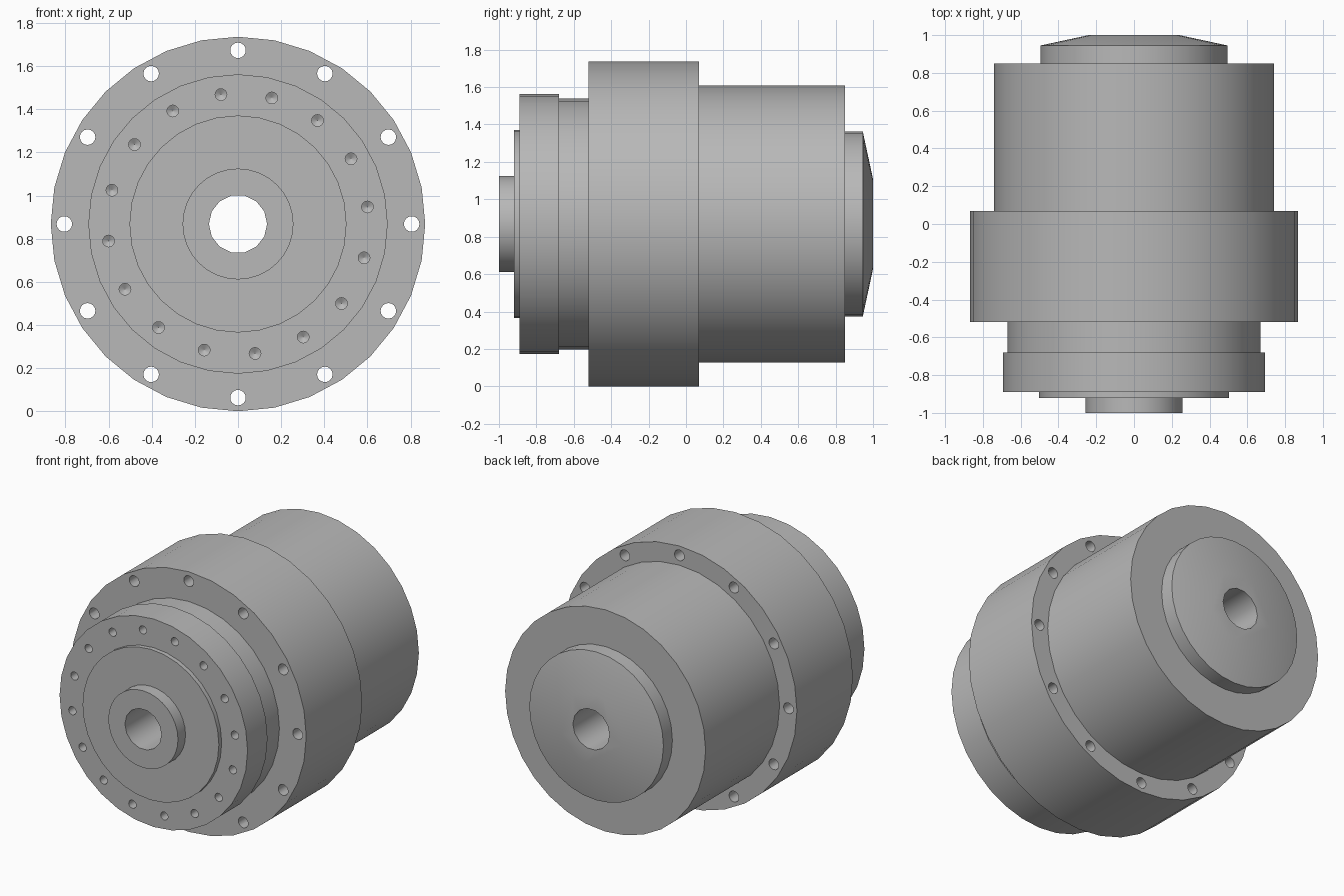
import bpy, bmesh, math

cube = bpy.data.objects.get("Cube")
if cube:
    bpy.data.objects.remove(cube, do_unlink=True)

CENTRE_Z = 0.868

steel = bpy.data.materials.new("grey_steel")
steel.use_nodes = True
GREY = (0.48, 0.48, 0.48, 1)
steel.diffuse_color = GREY
steel.node_tree.nodes["Principled BSDF"].inputs["Base Color"].default_value = GREY


def turn(bm, profile, sides, x=0, z=CENTRE_Z):
    """Add a closed solid turned about an axis along y; profile is (y, radius)."""
    rings = []
    for y, r in profile:
        angles = [2 * math.pi * i / sides for i in range(sides)]
        rings.append([bm.verts.new((x + r * math.cos(a), y, z + r * math.sin(a)))
                      for a in angles])
    for lower, upper in zip(rings, rings[1:]):
        for i in range(sides):
            j = (i + 1) % sides
            bm.faces.new((lower[i], lower[j], upper[j], upper[i]))
    bm.faces.new(rings[0])
    bm.faces.new(rings[-1])


def hole_circle(bm, profile, count, radius, offset=0):
    """Repeat a small turned cutter around the main axis."""
    for i in range(count):
        a = 2 * math.pi * i / count + offset
        turn(bm, profile, 16, radius * math.cos(a), CENTRE_Z + radius * math.sin(a))


def finish(bm, name):
    bmesh.ops.recalc_face_normals(bm, faces=bm.faces[:])
    mesh = bpy.data.meshes.new(name)
    bm.to_mesh(mesh)
    bm.free()
    mesh.materials.append(steel)
    obj = bpy.data.objects.new(name, mesh)
    bpy.context.collection.objects.link(obj)
    return obj


# Turned housing: hub, face plate, front ring, neck, flange, barrel, domed cap
bm = bmesh.new()
turn(bm, [(-1, 0.257), (-0.92, 0.257),
          (-0.92, 0.503), (-0.89, 0.503),
          (-0.89, 0.694), (-0.68, 0.694),
          (-0.68, 0.67), (-0.52, 0.67),
          (-0.52, 0.868), (0.07, 0.868),
          (0.07, 0.74), (0.85, 0.74),
          (0.85, 0.495), (0.945, 0.495), (1, 0.24)], 32)
housing = finish(bm, "housing")

# Cutters: central bore, flange through holes, drilled holes in the front ring
bm = bmesh.new()
turn(bm, [(-1.1, 0.135), (1.1, 0.135)], 14)
hole_circle(bm, [(-0.6, 0.036), (0.15, 0.036)], 12, 0.805)
hole_circle(bm, [(-0.95, 0.027), (-0.79, 0.027), (-0.775, 0.001)], 16, 0.605,
            math.radians(7.5))
cutter = finish(bm, "hole_cutters")
cutter.hide_render = True

cut = housing.modifiers.new("holes", 'BOOLEAN')
cut.operation = 'DIFFERENCE'
cut.solver = 'EXACT'
cut.object = cutter

# Apply the cut, then smooth the round walls
bpy.ops.object.select_all(action='DESELECT')
housing.select_set(True)
bpy.context.view_layer.objects.active = housing
bpy.ops.object.modifier_apply(modifier=cut.name)
bpy.data.objects.remove(cutter, do_unlink=True)
bpy.ops.object.shade_smooth_by_angle(angle=math.radians(30))
